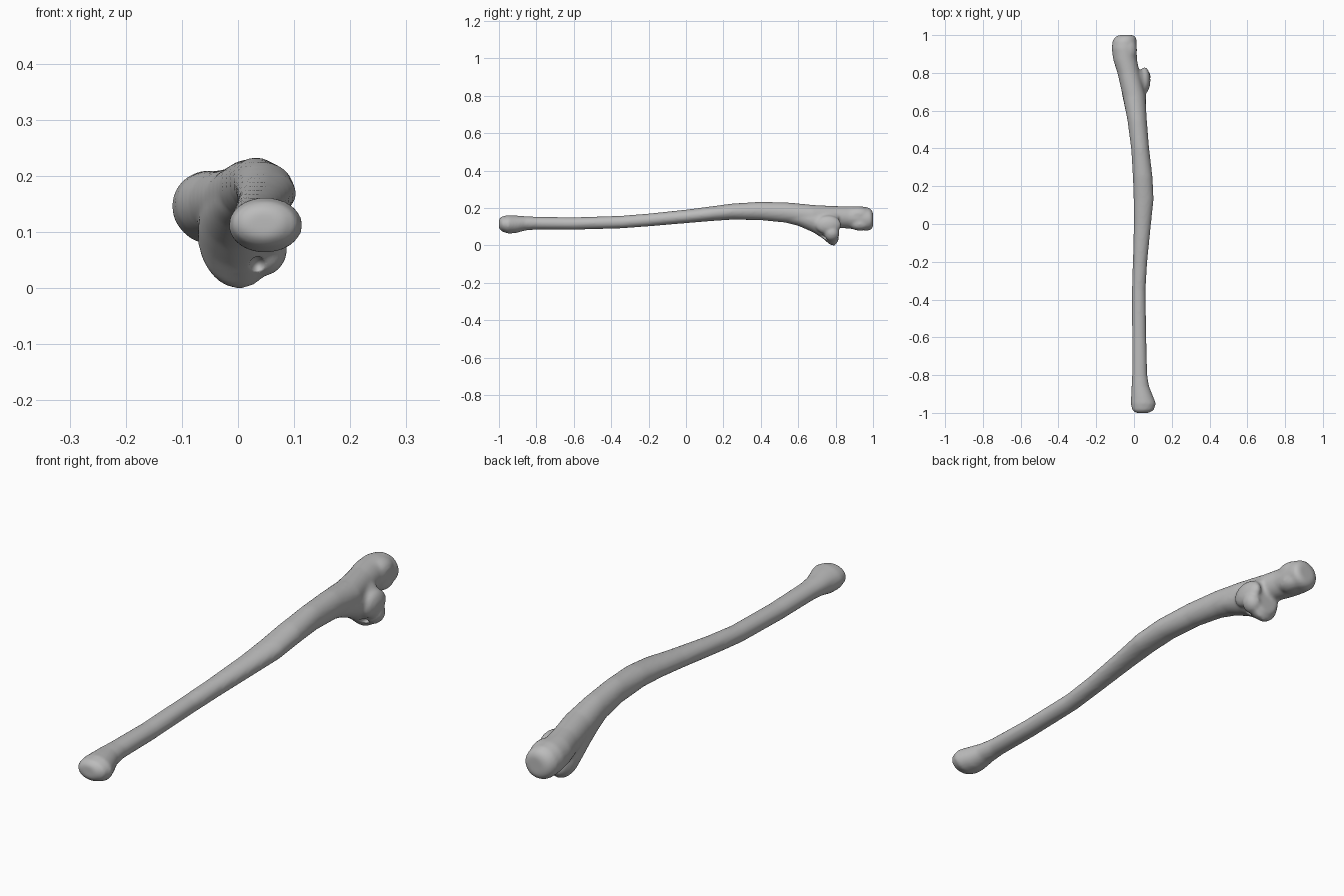
import bpy, bmesh, math
from mathutils import Matrix, Vector

cube = bpy.data.objects.get("Cube")
if cube:
    bpy.data.objects.remove(cube, do_unlink=True)

mat = bpy.data.materials.new("bone grey")
mat.use_nodes = True
grey = (0.5, 0.5, 0.5, 1)
mat.diffuse_color = grey
mat.node_tree.nodes["Principled BSDF"].inputs["Base Color"].default_value = grey


def loft(bm, stations, sides=32):
    """Skin elliptical rings; each station is y, left x, right x, low z, high z."""
    rings = []
    for y, x0, x1, z0, z1 in stations:
        ring = []
        for i in range(sides):
            a = math.tau * i / sides
            ring.append(bm.verts.new(((x0 + x1) / 2 + (x1 - x0) / 2 * math.cos(a), y,
                                      (z0 + z1) / 2 + (z1 - z0) / 2 * math.sin(a))))
        rings.append(ring)
    for a, b in zip(rings, rings[1:]):
        for i in range(sides):
            j = (i + 1) % sides
            bm.faces.new((a[i], b[i], b[j], a[j]))
    bm.faces.new(rings[0])
    bm.faces.new(rings[-1][::-1])


def blob(bm, centre, size, turn=0.0):
    """Ellipsoid turned about the long axis."""
    m = (Matrix.Translation(centre) @ Matrix.Rotation(turn, 4, 'Y')
         @ Matrix.Diagonal(Vector(size).to_4d()))
    bmesh.ops.create_uvsphere(bm, u_segments=24, v_segments=16, radius=1, matrix=m)


def make_object(name, bm):
    bmesh.ops.recalc_face_normals(bm, faces=bm.faces)
    mesh = bpy.data.meshes.new(name)
    bm.to_mesh(mesh)
    bm.free()
    mesh.materials.append(mat)
    ob = bpy.data.objects.new(name, mesh)
    bpy.context.collection.objects.link(ob)
    return ob


bm = bmesh.new()
# Shaft, with the small far head and the elbow block at its ends
loft(bm, [
    (-1.0, 0.01, 0.08, 0.09, 0.14),
    (-0.985, -0.01, 0.105, 0.075, 0.155),
    (-0.95, -0.017, 0.116, 0.063, 0.162),
    (-0.91, -0.015, 0.1, 0.066, 0.16),
    (-0.86, -0.013, 0.08, 0.08, 0.156),
    (-0.8, -0.01, 0.07, 0.085, 0.153),
    (-0.6, -0.01, 0.065, 0.084, 0.15),
    (-0.35, -0.011, 0.061, 0.091, 0.158),
    (-0.2, -0.006, 0.07, 0.102, 0.17),
    (0.0, -0.001, 0.09, 0.119, 0.191),
    (0.13, -0.002, 0.104, 0.13, 0.208),
    (0.25, -0.006, 0.098, 0.138, 0.224),
    (0.4, -0.015, 0.08, 0.135, 0.233),
    (0.55, -0.035, 0.068, 0.12, 0.229),
    (0.68, -0.06, 0.06, 0.1, 0.216),
    (0.8, -0.088, 0.03, 0.095, 0.21),
    (0.87, -0.11, 0.016, 0.09, 0.21),
    (0.93, -0.118, 0.014, 0.083, 0.21),
    (0.97, -0.113, 0.014, 0.078, 0.204),
    (0.99, -0.1, 0.01, 0.085, 0.193),
    (1.0, -0.08, -0.005, 0.1, 0.175)])
# Buttress sloping down to the hooked process in front of the notch
loft(bm, [
    (0.48, -0.015, 0.055, 0.135, 0.2),
    (0.6, -0.045, 0.062, 0.105, 0.2),
    (0.68, -0.062, 0.064, 0.07, 0.195),
    (0.73, -0.07, 0.066, 0.038, 0.19),
    (0.77, -0.072, 0.072, 0.004, 0.185),
    (0.795, -0.066, 0.07, -0.002, 0.18),
    (0.815, -0.05, 0.055, 0.025, 0.17)])
# Side lip of the process and the corner ridges of the elbow block
blob(bm, (0.052, 0.78, 0.062), (0.034, 0.04, 0.042), 0.5)
blob(bm, (0.055, 0.76, 0.11), (0.032, 0.07, 0.05))
blob(bm, (-0.03, 0.92, 0.165), (0.046, 0.07, 0.042))
blob(bm, (-0.03, 0.93, 0.115), (0.045, 0.06, 0.036))
bone = make_object("forearm_bone", bm)

# Hollow beneath the lip
bm = bmesh.new()
blob(bm, (0.036, 0.725, 0.04), (0.016, 0.035, 0.017))
cutter = make_object("hollow_cutter", bm)
cutter.hide_render = True
cutter.hide_viewport = True

# Fuse the parts, carve the hollow and soften the joins
fuse = bone.modifiers.new("fuse", 'REMESH')
fuse.mode = 'VOXEL'
fuse.voxel_size = 0.007
fuse.use_smooth_shade = True
carve = bone.modifiers.new("carve", 'BOOLEAN')
carve.operation = 'DIFFERENCE'
carve.object = cutter
soften = bone.modifiers.new("soften", 'SMOOTH')
soften.factor = 0.5
soften.iterations = 6

bpy.context.view_layer.objects.active = bone
bone.select_set(True)
for m in list(bone.modifiers):
    bpy.ops.object.modifier_apply(modifier=m.name)
bpy.ops.object.shade_smooth()
bone.data.materials.clear()
bone.data.materials.append(mat)
for p in bone.data.polygons:
    p.material_index = 0
